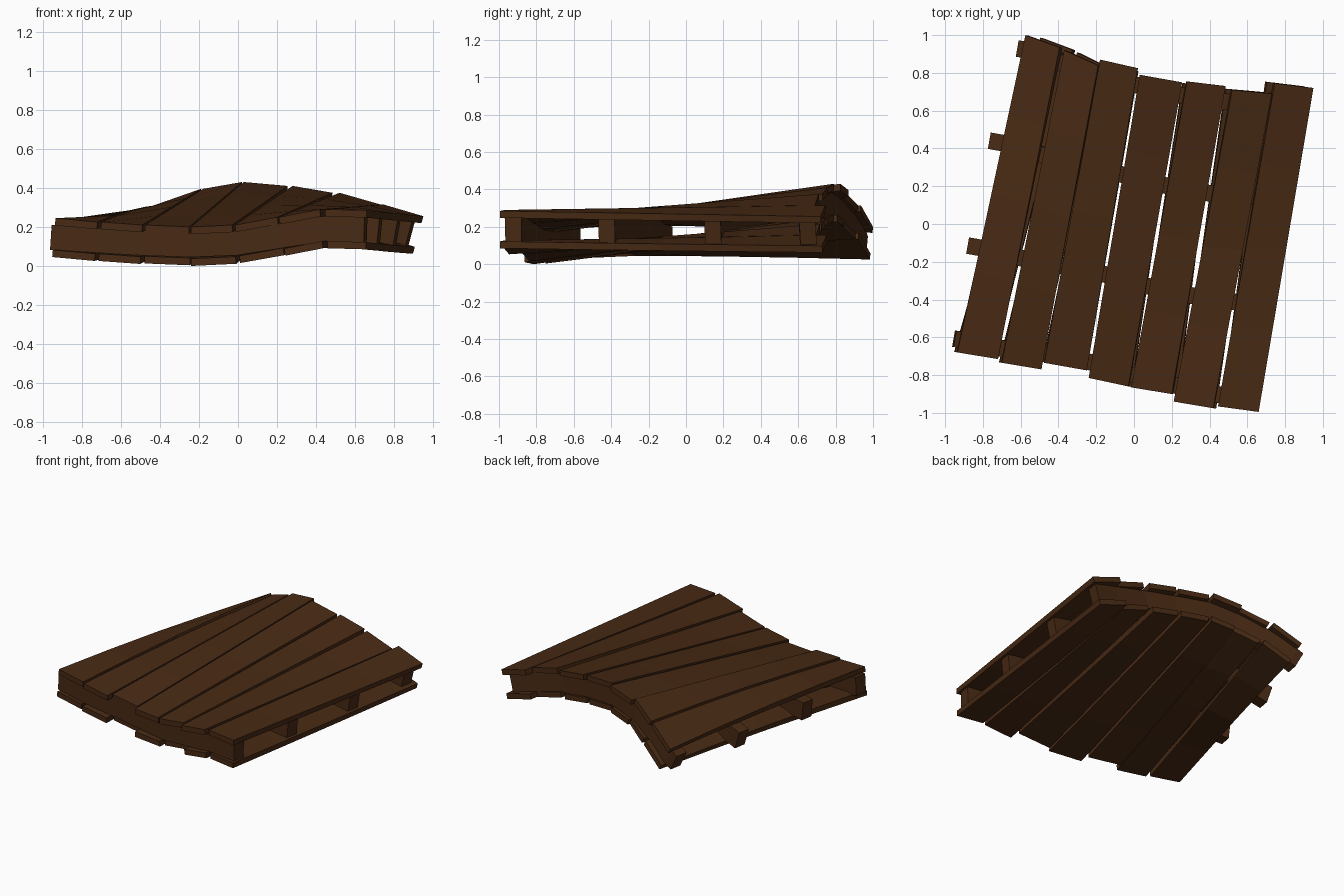
import bpy, bmesh, math
from mathutils import Vector

if "Cube" in bpy.data.objects:
    bpy.data.objects.remove(bpy.data.objects["Cube"])

wood = bpy.data.materials.new("dark_wood")
wood.diffuse_color = (0.065, 0.023, 0.007, 1)
wood.use_nodes = True
wood.node_tree.nodes["Principled BSDF"].inputs["Base Color"].default_value = wood.diffuse_color

# Plank ends in plan: left x, left y, right x, right y
FRONT = [(-.935, -.68, -.72, -.715), (-.70, -.735, -.49, -.77), (-.475, -.735, -.25, -.775),
         (-.24, -.815, -.03, -.86), (-.015, -.865, .20, -.90), (.21, -.94, .42, -.975),
         (.445, -.965, .66, -.995)]
BACK = [(-.575, 1.0, -.395, .935), (-.37, .92, -.19, .84), (-.18, .87, .02, .825),
        (.03, .79, .255, .75), (.28, .755, .485, .73), (.52, .71, .73, .69),
        (.745, .745, .95, .72)]
# Deck height at the eight plank boundaries, front and back
HF = [.245, .225, .21, .20, .21, .25, .29, .285]
HB = [.20, .315, .395, .43, .41, .375, .315, .255]
PLANK, TOTAL = .037, .20
ACROSS = Vector((.985, -.174, 0))
ALONG = Vector((.174, .985, 0))


def edge_points(rows):
    """Plan position of the eight plank boundaries."""
    pts = [Vector(rows[0][:2])]
    pts += [(Vector(a[2:]) + Vector(b[:2])) / 2 for a, b in zip(rows, rows[1:])]
    return pts + [Vector(rows[-1][2:])]


KF, KB = edge_points(FRONT), edge_points(BACK)


def height(i, t):
    bump = .015 * math.sin(math.pi * t) if i < 2 else 0
    return HF[i] + (HB[i] - HF[i]) * t + bump


def normal(i, t):
    """Warped deck normal at a plank boundary."""
    a, b = max(i - 1, 0), min(i + 1, 7)
    run = (KF[b].lerp(KB[b], t) - KF[a].lerp(KB[a], t)).length
    slope = (height(b, t) - height(a, t)) / run
    return (Vector((0, 0, 1)) - ACROSS * slope).normalized()


def sweep(name, sections):
    """Join four-sided sections into a closed flat-shaded bar."""
    bm = bmesh.new()
    rings = [[bm.verts.new(p) for p in s] for s in sections]
    for a, b in zip(rings, rings[1:]):
        for k in range(4):
            bm.faces.new((a[k], a[(k + 1) % 4], b[(k + 1) % 4], b[k]))
    bm.faces.new(rings[0])
    bm.faces.new(rings[-1])
    bmesh.ops.recalc_face_normals(bm, faces=bm.faces)
    me = bpy.data.meshes.new(name)
    bm.to_mesh(me)
    bm.free()
    me.materials.append(wood)
    ob = bpy.data.objects.new(name, me)
    bpy.context.collection.objects.link(ob)
    return ob


def plank(name, i, depth, t0, t1):
    f, b = FRONT[i], BACK[i]
    sections = []
    for k in range(5):
        t = t0 + (t1 - t0) * k / 4
        left = Vector(f[:2]).lerp(Vector(b[:2]), t)
        right = Vector(f[2:]).lerp(Vector(b[2:]), t)
        pl = Vector((*left, height(i, t)))
        pr = Vector((*right, height(i + 1, t)))
        nl, nr = normal(i, t), normal(i + 1, t)
        sections.append([pl - nl * depth, pr - nr * depth,
                         pr - nr * (depth + PLANK), pl - nl * (depth + PLANK)])
    return sweep(name, sections)


# Top and bottom planks
parts = []
RECESS = [0, 0, .015, 0, .02, 0, 0]
for i in range(7):
    parts.append(plank(f"top_plank_{i + 1}", i, 0, 0, 1))
    parts.append(plank(f"bottom_plank_{i + 1}", i, TOTAL - PLANK, RECESS[i], 1 - RECESS[6 - i] / 2))

# Cross bearers following the warp, with ends poking out on the left
for n, (t, poke, pull) in enumerate([(.04, .025, .015), (.33, .07, .02),
                                     (.66, .085, .02), (.955, .05, .03)]):
    sections = []
    for i in range(8):
        p = Vector((*KF[i].lerp(KB[i], t), height(i, t)))
        nrm = normal(i, t)
        side = nrm.cross(ALONG) * -1
        side = side if side.x > 0 else -side
        if i == 7:
            p -= side * pull
        w = ALONG * .044
        top, low = p - nrm * (PLANK - .001), p - nrm * (TOTAL - PLANK + .001)
        ring = [top - w, top + w, low + w, low - w]
        if i == 0:
            sections.append([q - side * poke for q in ring])
        sections.append(ring)
    parts.append(sweep(f"cross_bearer_{n + 1}", sections))

# Rest the pallet on the ground
low = min(v.co.z for o in parts for v in o.data.vertices)
for o in parts:
    for v in o.data.vertices:
        v.co.z -= low
